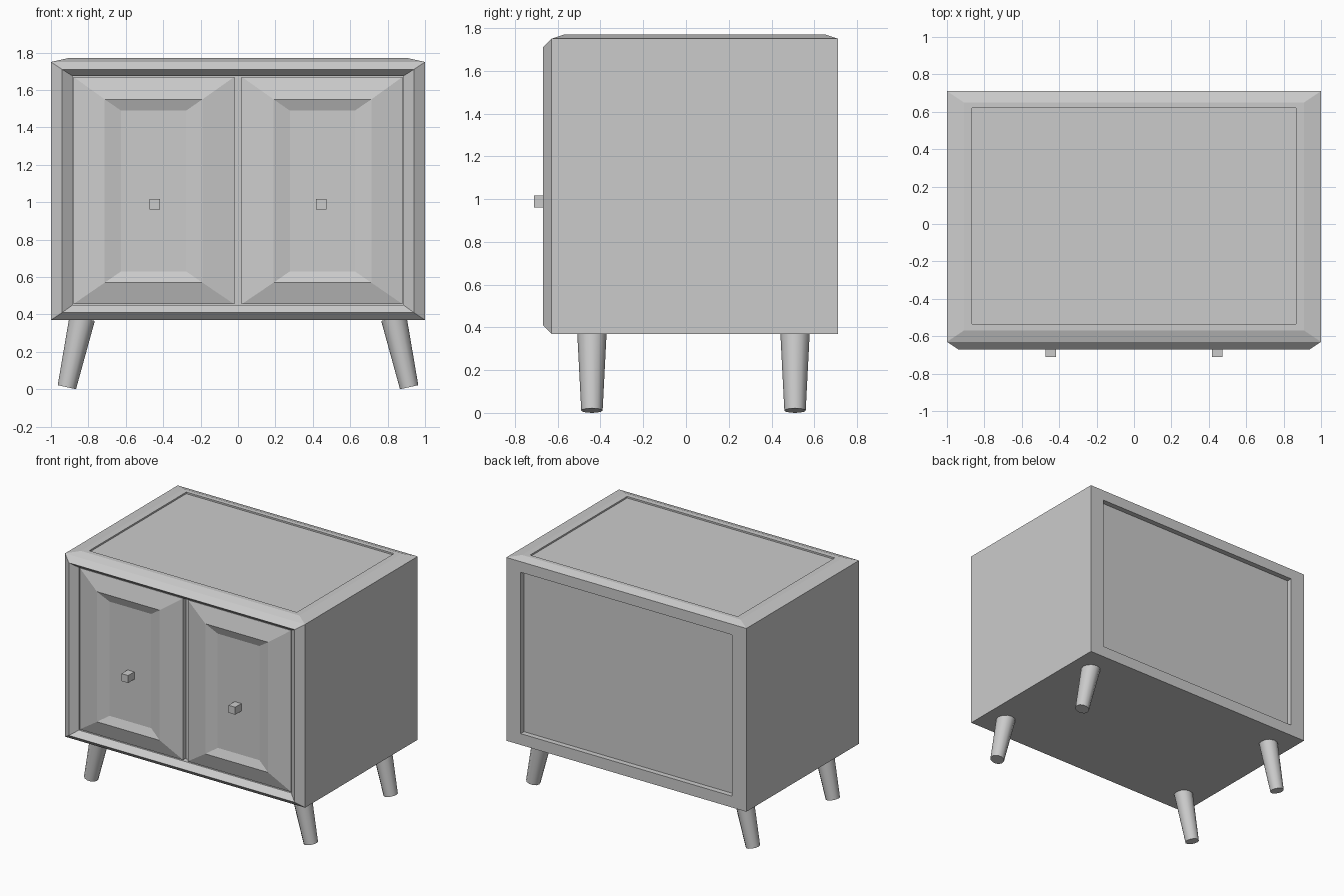
import bpy, bmesh, math
from mathutils import Matrix, Vector

if "Cube" in bpy.data.objects:
    bpy.data.objects.remove(bpy.data.objects["Cube"])


def loft(bm, rings, axis):
    """Join rectangles (a0, a1, b0, b1, depth) stacked along y or z; cap the last one."""
    prev = None
    for a0, a1, b0, b1, d in rings:
        corners = [(a0, b0), (a1, b0), (a1, b1), (a0, b1)]
        ring = [bm.verts.new((a, d, b) if axis == 'y' else (a, b, d)) for a, b in corners]
        if prev:
            for i in range(4):
                j = (i + 1) % 4
                bm.faces.new((prev[i], prev[j], ring[j], ring[i]))
        else:
            first = ring
        prev = ring
    bm.faces.new(prev)
    return first


def finish(bm, name):
    bmesh.ops.remove_doubles(bm, verts=bm.verts, dist=1e-4)
    bmesh.ops.recalc_face_normals(bm, faces=bm.faces)
    mesh = bpy.data.meshes.new(name)
    bm.to_mesh(mesh)
    bm.free()
    obj = bpy.data.objects.new(name, mesh)
    bpy.context.collection.objects.link(obj)
    return obj


# Cabinet: recessed back panel, straight sides, bevelled front frame
bm = bmesh.new()
back = loft(bm, [
    (-.88, .88, .455, 1.67, .67),
    (-.88, .88, .455, 1.67, .71),
    (-1, 1, .37, 1.75, .71),
    (-1, 1, .37, 1.75, -.63),
    (-.94, .94, .41, 1.71, -.67),
    (-.885, .885, .45, 1.675, -.63),
    (-.885, .885, .45, 1.675, -.59),
], 'y')
bm.faces.new(back)
flat_top = [f for f in bm.faces if all(abs(v.co.z - 1.75) < 1e-4 for v in f.verts)]
bmesh.ops.delete(bm, geom=flat_top, context='FACES_ONLY')
# Bevelled top with a shallow inset panel
loft(bm, [
    (-1, 1, -.63, .71, 1.75),
    (-.91, .91, -.57, .65, 1.77),
    (-.865, .865, -.535, .62, 1.77),
    (-.865, .865, -.535, .62, 1.758),
], 'z')
finish(bm, "cabinet")

for side, s in (("left", -1), ("right", 1)):
    # Door with a raised ridge around a sunken panel
    bm = bmesh.new()
    bottom = loft(bm, [
        (.02, .88, .455, 1.67, -.592),
        (.02, .88, .455, 1.67, -.625),
        (.19, .713, .57, 1.55, -.66),
        (.277, .625, .63, 1.49, -.637),
    ], 'y')
    bm.faces.new(bottom)
    bmesh.ops.scale(bm, vec=(s, 1, 1), verts=bm.verts)
    finish(bm, side + "_door")

    # Square knob
    bm = bmesh.new()
    knob = Matrix.Translation((s * .446, -.672, .988)) @ Matrix.Diagonal((.056, .076, .056, 1))
    bmesh.ops.create_cube(bm, size=1, matrix=knob)
    finish(bm, side + "_knob")

    # Tapered legs splayed sideways
    for place, y in (("front", -.44), ("back", .51)):
        top, foot = Vector((s * .833, y, .38)), Vector((s * .915, y, .011))
        axis = top - foot
        turn = Vector((0, 0, 1)).rotation_difference(axis).to_matrix().to_4x4()
        bm = bmesh.new()
        bmesh.ops.create_cone(bm, cap_ends=True, segments=12, radius1=.05, radius2=.069,
                              depth=axis.length,
                              matrix=Matrix.Translation((top + foot) / 2) @ turn)
        leg = finish(bm, f"{place}_{side}_leg")
        bpy.ops.object.select_all(action='DESELECT')
        leg.select_set(True)
        bpy.context.view_layer.objects.active = leg
        bpy.ops.object.shade_smooth_by_angle(angle=math.radians(40))
